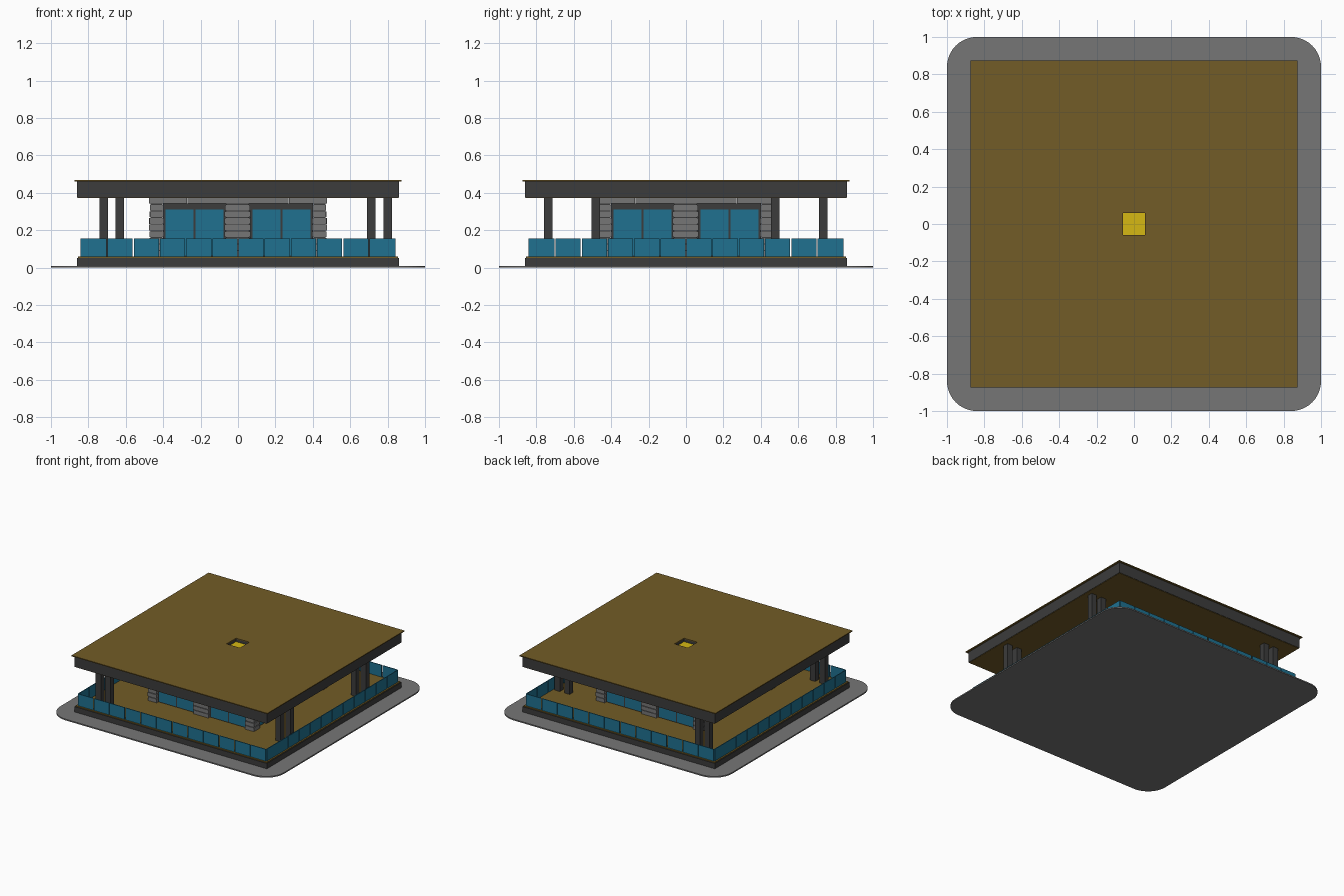
import bpy, bmesh, random
from mathutils import Matrix, Vector

if "Cube" in bpy.data.objects:
    bpy.data.objects.remove(bpy.data.objects["Cube"])

random.seed(4)


def material(name, rgb):
    m = bpy.data.materials.new(name)
    m.diffuse_color = (*rgb, 1)
    m.use_nodes = True
    m.node_tree.nodes["Principled BSDF"].inputs["Base Color"].default_value = m.diffuse_color
    return m


WOOD = material("wood", (0.17, 0.107, 0.02))
DARK = material("charcoal", (0.045, 0.045, 0.045))
STONE = material("stone", (0.18, 0.18, 0.18))
GLASS = material("glass", (0.014, 0.165, 0.28))
LIGHT = material("skylight", (0.67, 0.48, 0.007))


def finish(name, bm, mat):
    bmesh.ops.recalc_face_normals(bm, faces=bm.faces)
    mesh = bpy.data.meshes.new(name)
    bm.to_mesh(mesh)
    bm.free()
    mesh.materials.append(mat)
    ob = bpy.data.objects.new(name, mesh)
    bpy.context.collection.objects.link(ob)
    return ob


def boxes(name, spans, mat, sides=(0,)):
    """Boxes given as (x0, x1, y0, y1, z0, z1), repeated by quarter turns."""
    bm = bmesh.new()
    for k in sides:
        turn = Matrix.Rotation(k * 1.5707963, 4, 'Z')
        for x0, x1, y0, y1, z0, z1 in spans:
            mid = Vector((x0 + x1, y0 + y1, z0 + z1)) / 2
            size = Matrix.Diagonal((x1 - x0, y1 - y0, z1 - z0, 1))
            bmesh.ops.create_cube(bm, size=1, matrix=turn @ Matrix.Translation(mid) @ size)
    return finish(name, bm, mat)


def square_ring(name, outer, inner, z0, z1, mat):
    """Square slab with a square hole through it."""
    bm = bmesh.new()
    corners = [(-1, -1), (1, -1), (1, 1), (-1, 1)]
    loops = [[bm.verts.new((x * r, y * r, z)) for x, y in corners]
             for r, z in ((outer, z0), (outer, z1), (inner, z1), (inner, z0))]
    for a, b in zip(loops, loops[1:] + loops[:1]):
        for i in range(4):
            j = (i + 1) % 4
            bm.faces.new((a[i], a[j], b[j], b[i]))
    return finish(name, bm, mat)


ALL = range(4)

# Rounded pavement
bm = bmesh.new()
bmesh.ops.create_cube(bm, size=1, matrix=Matrix.Translation((0, 0, 0.005)) @ Matrix.Diagonal((2, 2, 0.01, 1)))
upright = [e for e in bm.edges if abs(e.verts[0].co.z - e.verts[1].co.z) > 0.005]
bmesh.ops.bevel(bm, geom=upright, offset=0.16, segments=10, profile=0.5, affect='EDGES')
finish("pavement", bm, STONE)

# Plinth and deck
boxes("plinth", [(-0.86, 0.86, -0.86, 0.86, 0.01, 0.053)], DARK)
boxes("deck", [(-0.855, 0.855, -0.855, 0.855, 0.053, 0.059)], WOOD)

# Glass railing, twelve panels a side
step = 1.68 / 12
boxes("railing_glass",
      [(-0.84 + i * step + 0.003, -0.84 + (i + 1) * step - 0.003, -0.843, -0.837, 0.059, 0.155)
       for i in range(12)], GLASS, ALL)

# Paired roof columns
columns = [(x, y) for x in (-0.717, -0.632) for y in (-0.737, 0.733)]
columns += [(x, y) for x in (0.712, 0.8) for y in (-0.482, 0.478)]
boxes("roof_columns", [(x - 0.023, x + 0.023, y - 0.023, y + 0.023, 0.055, 0.38) for x, y in columns], DARK)

# Stacked stone piers: one corner and one middle pier per side
courses = 8
height = 0.281 / courses
stones, cores = [], []
for x0, x1 in ((-0.475, -0.395), (-0.072, 0.068)):
    cores.append((x0 + 0.008, x1 - 0.008, -0.467, -0.403, 0.055, 0.345))
    for c in range(courses):
        z = 0.059 + c * height
        d = random.uniform(0, 0.004)
        stones.append((x0 + d, x1 - d, -0.475 + d, -0.395 - d, z, z + height - 0.005))
boxes("pier_cores", cores, DARK, ALL)
boxes("pier_stones", stones, STONE, ALL)

# Stone lintel blocks with joints
boxes("lintel", [(-0.475, -0.272, -0.475, -0.395, 0.343, 0.376),
                 (-0.27, 0.27, -0.475, -0.395, 0.343, 0.376),
                 (0.272, 0.395, -0.475, -0.395, 0.343, 0.376)], STONE, ALL)

# Door frames and glass between the piers
frames = [(-0.4, 0.4, -0.45, -0.42, 0.31, 0.343), (-0.4, 0.4, -0.45, -0.42, 0.055, 0.066)]
panes = []
for s in (-1, 1):
    for x in (0.073, 0.233, 0.392):
        frames.append((s * x - 0.008, s * x + 0.008, -0.45, -0.42, 0.06, 0.32))
    for x0, x1 in ((0.078, 0.227), (0.239, 0.388)):
        a, b = sorted((s * x0, s * x1))
        panes.append((a, b, -0.453, -0.44, 0.064, 0.312))
boxes("door_frames", frames, DARK, ALL)
boxes("door_glass", panes, GLASS, ALL)

# Roof: ceiling, fascia body, thin overhanging top and sunken skylight
boxes("ceiling", [(-0.857, 0.857, -0.857, 0.857, 0.372, 0.376)], WOOD)
square_ring("roof_fascia", 0.86, 0.06, 0.375, 0.461, DARK)
square_ring("roof_top", 0.875, 0.06, 0.461, 0.468, WOOD)
boxes("skylight", [(-0.06, 0.06, -0.06, 0.06, 0.38, 0.44)], LIGHT)
